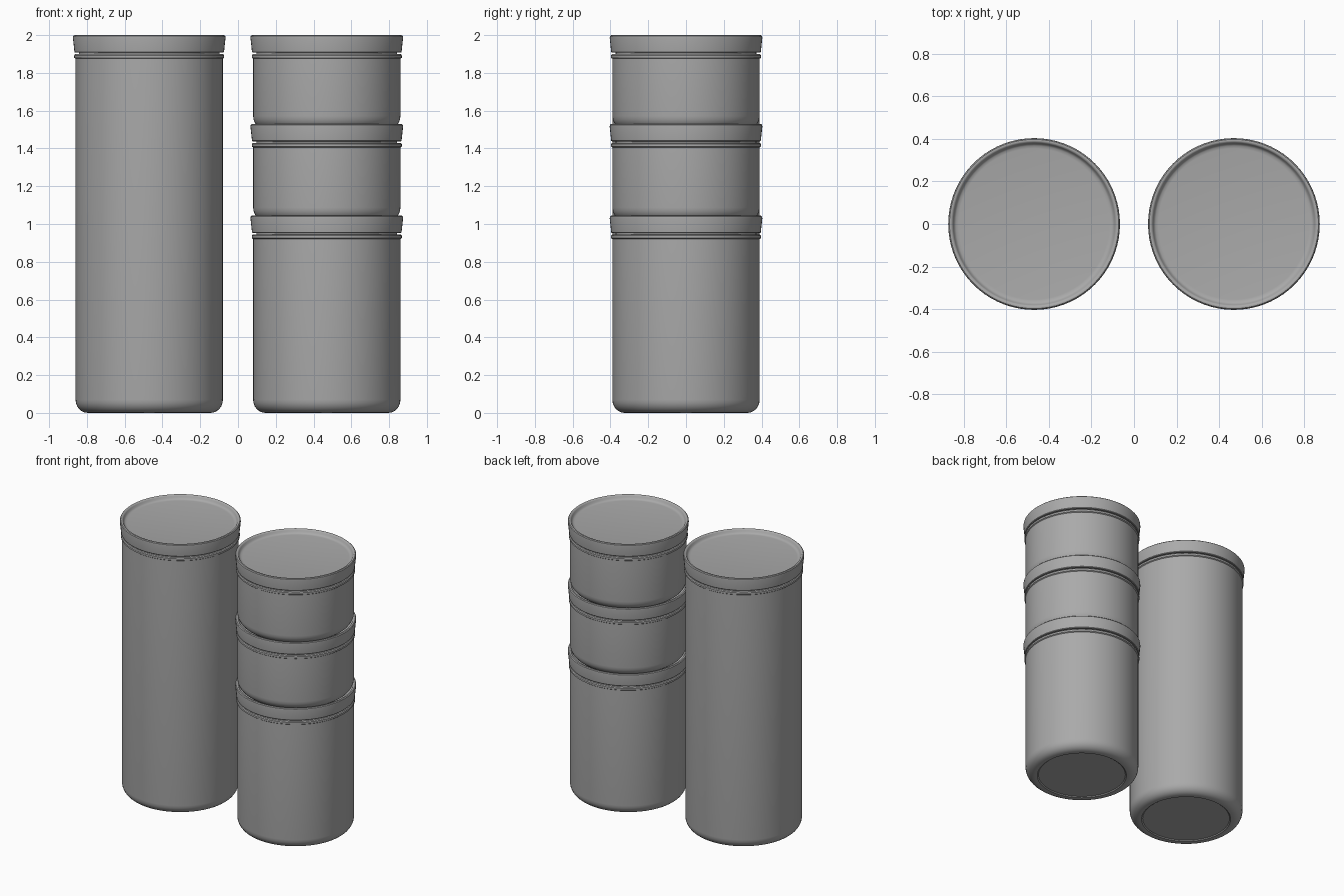
import bpy
import bmesh
from math import cos, sin, tau, radians

cube = bpy.data.objects.get("Cube")
if cube:
    bpy.data.objects.remove(cube, do_unlink=True)

SEGMENTS = 72

grey = bpy.data.materials.new("plain grey")
grey.use_nodes = True
GREY = (0.4, 0.4, 0.4, 1)
grey.diffuse_color = GREY
grey.node_tree.nodes["Principled BSDF"].inputs["Base Color"].default_value = GREY


def lathe(name, profile, x, z):
    """Spin a (radius, height) profile around the vertical axis, closing both ends."""
    bm = bmesh.new()
    rings = [[bm.verts.new((r * cos(tau * i / SEGMENTS), r * sin(tau * i / SEGMENTS), h))
              for i in range(SEGMENTS)] for r, h in profile]
    for low, high in zip(rings, rings[1:]):
        for i in range(SEGMENTS):
            j = (i + 1) % SEGMENTS
            bm.faces.new((low[i], low[j], high[j], high[i]))
    bm.faces.new(rings[0][::-1])
    bm.faces.new(rings[-1])
    mesh = bpy.data.meshes.new(name)
    bm.to_mesh(mesh)
    bm.free()
    mesh.materials.append(grey)
    obj = bpy.data.objects.new(name, mesh)
    obj.location = (x, 0, z)
    bpy.context.collection.objects.link(obj)
    bpy.ops.object.select_all(action="DESELECT")
    obj.select_set(True)
    bpy.context.view_layer.objects.active = obj
    bpy.ops.object.shade_smooth_by_angle(angle=radians(35))


def jar(name, x, bottom, top):
    """A rounded jar with a beaded rim, and a dished lid that the next jar sits in."""
    h = top - bottom
    # Body: shallow foot, rounded base, wall, bead under the lid, neck
    corner = [(0.325 + 0.065 * sin(tau * k / 24), 0.07 - 0.07 * cos(tau * k / 24))
              for k in range(7)]
    body = [(0.300, 0.006), (0.308, 0)] + corner + [
        (0.390, h - 0.125), (0.397, h - 0.120), (0.397, h - 0.107),
        (0.392, h - 0.101), (0.372, h - 0.101), (0.372, h - 0.06)]
    lathe(name + "_body", body, x, bottom)
    # Lid: slightly flared skirt, rounded lip, recessed panel
    lid = [(0.372, 0), (0.392, 0), (0.396, 0.004), (0.404, 0.078), (0.403, 0.087),
           (0.398, 0.092), (0.392, 0.093), (0.385, 0.090), (0.381, 0.084),
           (0.376, 0.072), (0.368, 0.066), (0.355, 0.064)]
    lathe(name + "_lid", lid, x, top - 0.093)


jar("tall_jar", -0.47, 0, 2.0)
jar("medium_jar", 0.47, 0, 1.045)
jar("lower_small_jar", 0.47, 1.017, 1.53)
jar("upper_small_jar", 0.47, 1.502, 2.0)
